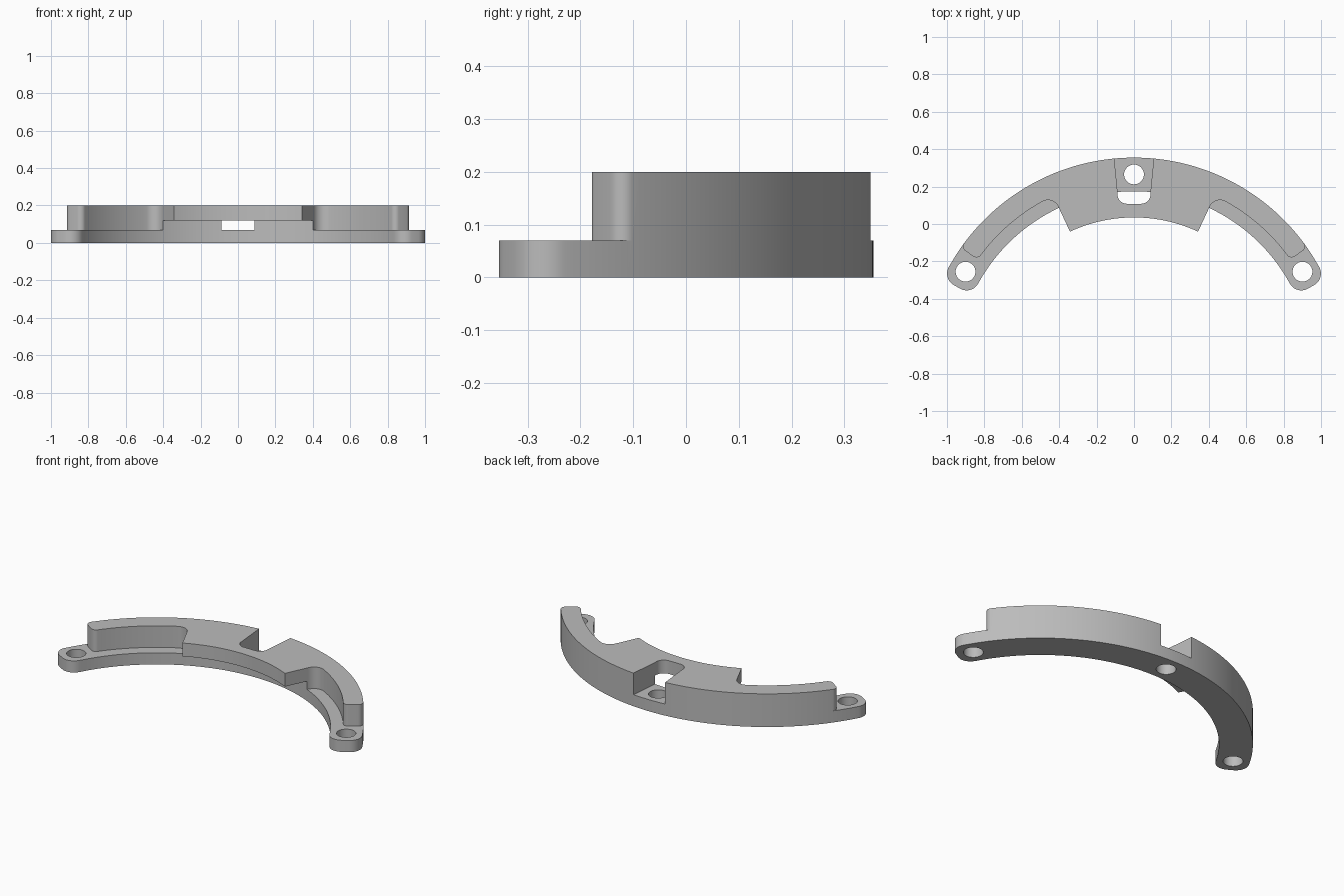
import bpy, bmesh
from math import sin, cos, asin, radians, degrees

cube = bpy.data.objects.get("Cube")
if cube:
    bpy.data.objects.remove(cube, do_unlink=True)

# Main dimensions: everything is laid out around one arc centre
CY = -0.775
R_OUT, R_HOLE, R_IN, R_LIP, R_WALL = 1.13, 1.04, 0.95, 0.81, 1.02
FLOOR, STEP, TOP = 0.07, 0.12, 0.20
A_LIP, A_HOLE, A_END = 65, 30, 35


def polar(r, a):
    return (r * cos(radians(a)), CY + r * sin(radians(a)))


def arc(c, r, a0, a1, n=10):
    steps = [radians(a0 + (a1 - a0) * i / n) for i in range(n + 1)]
    return [(c[0] + r * cos(a), c[1] + r * sin(a)) for a in steps]


def mirrored(pts):
    return [(-x, y) for x, y in reversed(pts)]


def full(half):
    return half + [(x, y) for x, y in mirrored(half) if x < -1e-5]


def prism(name, pts, z0, z1):
    bm = bmesh.new()
    face = bm.faces.new([bm.verts.new((x, y, z0)) for x, y in pts])
    res = bmesh.ops.extrude_face_region(bm, geom=[face])
    top = [v for v in res["geom"] if isinstance(v, bmesh.types.BMVert)]
    bmesh.ops.translate(bm, verts=top, vec=(0, 0, z1 - z0))
    bmesh.ops.recalc_face_normals(bm, faces=bm.faces)
    mesh = bpy.data.meshes.new(name)
    bm.to_mesh(mesh)
    bm.free()
    obj = bpy.data.objects.new(name, mesh)
    bpy.context.collection.objects.link(obj)
    return obj


def combine(target, tool, operation):
    mod = target.modifiers.new("combine", 'BOOLEAN')
    mod.operation, mod.object, mod.solver = operation, tool, 'EXACT'
    bpy.context.view_layer.objects.active = target
    bpy.ops.object.modifier_apply(modifier=mod.name)
    bpy.data.objects.remove(tool, do_unlink=True)


centre = (0, CY)

# Curved band with rounded ends
corner, reach, half_flat = 0.07, 0.023, 0.02
hx, hy = polar(R_HOLE, A_HOLE)
u = (cos(radians(A_HOLE)), sin(radians(A_HOLE)))


def end_corner(side):
    return (hx + reach * u[1] + side * u[0], hy - reach * u[0] + side * u[1])


half = arc(centre, R_OUT, 90, A_HOLE, 40)
half += arc(end_corner(half_flat), corner, A_HOLE, A_HOLE - 90)
half += arc(end_corner(-half_flat), corner, A_HOLE - 90, A_HOLE - 180)
half += arc(centre, R_IN, A_HOLE, 90, 40)
bracket = prism("curved_bracket", full(half), 0, TOP)

# Low ledges beside the tall wall, with filleted wall ends
f, e = 0.06, 0.03
a_f = A_LIP - degrees(asin(f / (R_WALL - f)))
a_i = A_END + degrees(asin(e / (R_WALL + e)))
a_o = A_END + degrees(asin(e / (R_OUT - e)))
ledge = [polar(0.7, A_LIP)]
ledge += arc(polar(R_WALL - f, a_f), f, A_LIP + 90, a_f)
ledge += arc(centre, R_WALL, a_f, a_i, 24)[1:-1]
ledge += arc(polar(R_WALL + e, a_i), e, a_i + 180, A_END + 270)
ledge += arc(polar(R_OUT - e, a_o), e, A_END - 90, a_o)
ledge += [polar(1.3, a_o), polar(1.3, 15), polar(0.7, 15)]
for pts in (ledge, mirrored(ledge)):
    combine(bracket, prism("ledge_cutter", pts, FLOOR, 0.3), 'DIFFERENCE')

# Overhanging lip in the middle
lip = arc(centre, 0.955, 90, A_LIP, 20) + arc(centre, R_LIP, A_LIP, 90, 20)
combine(bracket, prism("lip", full(lip), STEP, TOP), 'UNION')

# Tapered notch open to the back
notch = [(0.11, 0.4), (0.088, 0.17)]
notch += arc((0.038, 0.158), 0.05, 0, -90)
combine(bracket, prism("notch_cutter", notch + mirrored(notch), FLOOR, 0.3), 'DIFFERENCE')

# Three screw holes
for a in (A_HOLE, 90, 180 - A_HOLE):
    hole = arc(polar(R_HOLE, a), 0.053, 0, 360, 40)[:-1]
    combine(bracket, prism("hole_cutter", hole, -0.1, 0.3), 'DIFFERENCE')

# Plain grey finish
grey = bpy.data.materials.new("plain_grey")
grey.use_nodes = True
colour = (0.5, 0.5, 0.5, 1)
grey.diffuse_color = colour
grey.node_tree.nodes["Principled BSDF"].inputs["Base Color"].default_value = colour
bracket.data.materials.clear()
bracket.data.materials.append(grey)
for p in bracket.data.polygons:
    p.material_index = 0

bpy.ops.object.select_all(action='DESELECT')
bracket.select_set(True)
bpy.context.view_layer.objects.active = bracket
bpy.ops.object.shade_smooth_by_angle(angle=radians(30))
